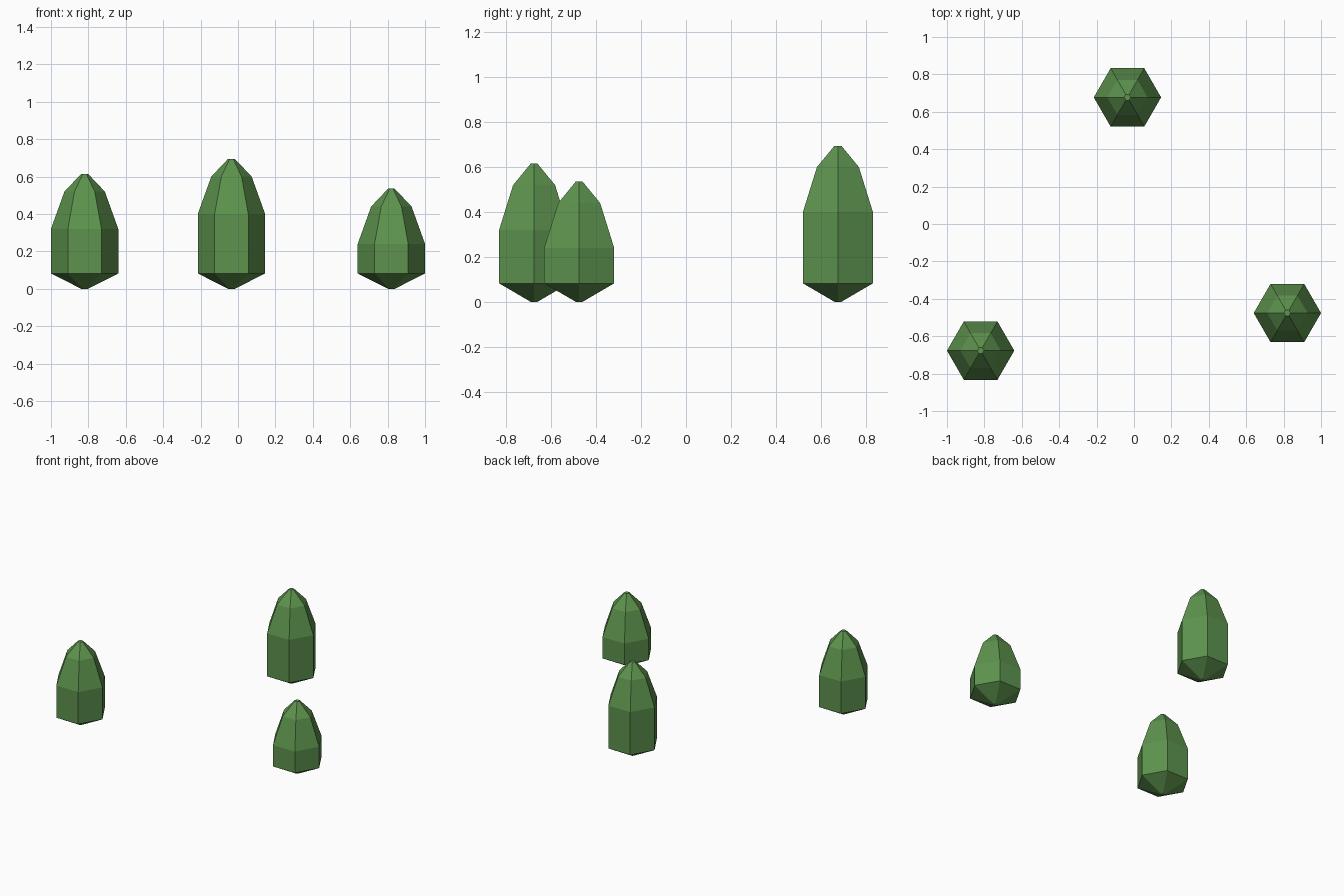
import bpy
import bmesh
from math import cos, sin, tau

if "Cube" in bpy.data.objects:
    bpy.data.objects.remove(bpy.data.objects["Cube"])

SIDES = 6
RADIUS = 0.18

# Leaf colour
green = bpy.data.materials.new("leaf_green")
green.use_nodes = True
colour = (0.11, 0.29, 0.075, 1)
green.diffuse_color = colour
bsdf = green.node_tree.nodes["Principled BSDF"]
bsdf.inputs["Base Color"].default_value = colour
bsdf.inputs["Roughness"].default_value = 1.0


def make_bush(name, x, y, shoulder):
    """Six-sided bush: tapered base, straight body, two-step crown."""
    profile = [
        (0.018, 0.0),
        (RADIUS, 0.082),
        (RADIUS, shoulder),
        (0.108, shoulder + 0.2),
        (0.018, shoulder + 0.295),
    ]
    bm = bmesh.new()
    rings = [
        [bm.verts.new((r * cos(tau * i / SIDES), r * sin(tau * i / SIDES), z))
         for i in range(SIDES)]
        for r, z in profile
    ]
    for low, high in zip(rings, rings[1:]):
        for i in range(SIDES):
            j = (i + 1) % SIDES
            bm.faces.new((low[i], low[j], high[j], high[i]))
    # Tiny caps at both tips
    bm.faces.new(rings[0][::-1])
    bm.faces.new(rings[-1])
    mesh = bpy.data.meshes.new(name)
    bm.to_mesh(mesh)
    bm.free()
    mesh.materials.append(green)
    bush = bpy.data.objects.new(name, mesh)
    bush.location = (x, y, 0)
    bpy.context.collection.objects.link(bush)


# Three bushes of different heights
make_bush("tall_bush", -0.035, 0.677, 0.40)
make_bush("medium_bush", -0.82, -0.677, 0.32)
make_bush("short_bush", 0.82, -0.476, 0.24)
